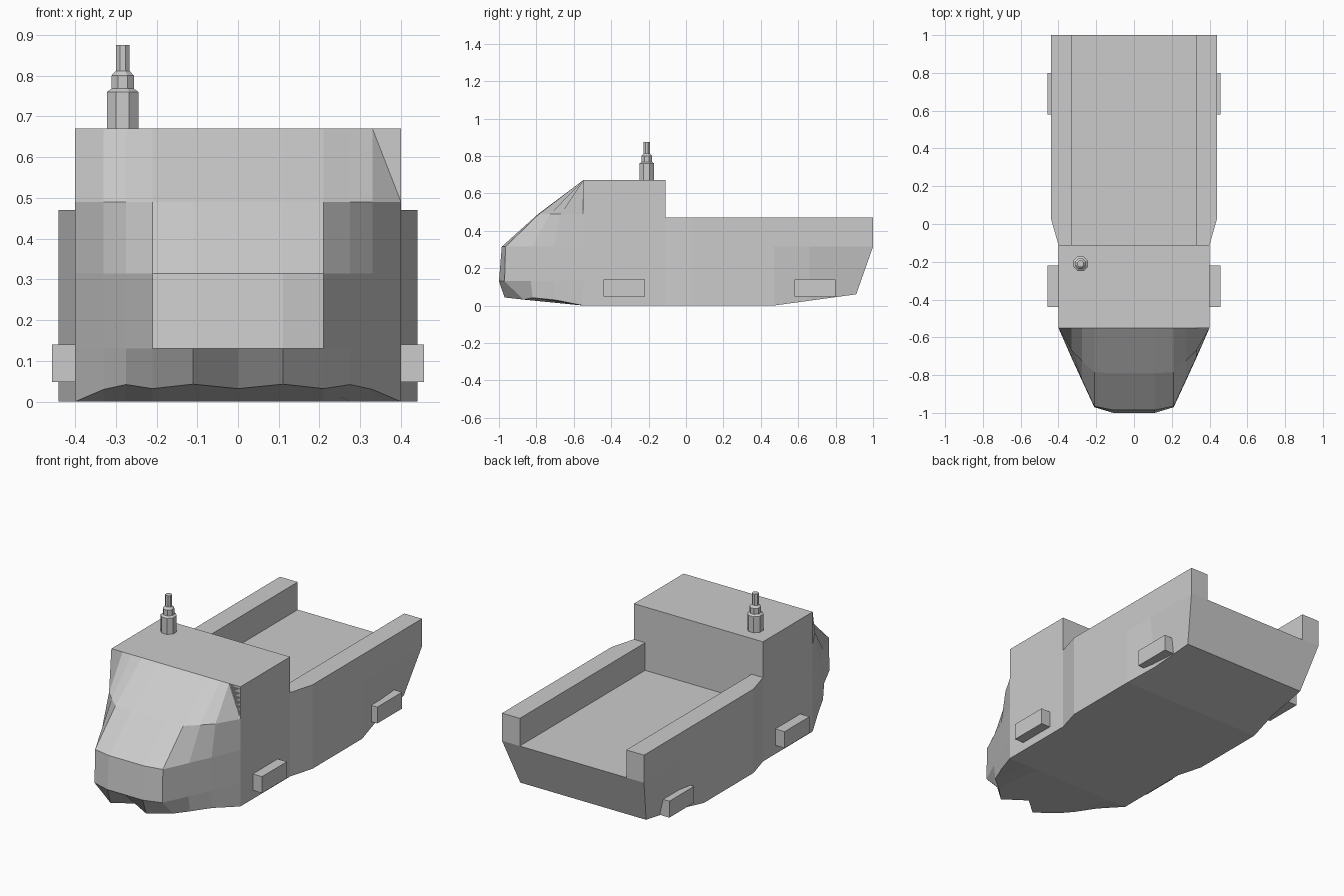
import bpy, bmesh, math

cube = bpy.data.objects.get("Cube")
if cube:
    bpy.data.objects.remove(cube, do_unlink=True)

grey = bpy.data.materials.new("plain_grey")
grey.use_nodes = True
colour = (0.6, 0.6, 0.6, 1)
grey.diffuse_color = colour
grey.node_tree.nodes["Principled BSDF"].inputs["Base Color"].default_value = colour


def finish(name, bm):
    bmesh.ops.remove_doubles(bm, verts=bm.verts, dist=0.0005)
    bmesh.ops.recalc_face_normals(bm, faces=bm.faces)
    mesh = bpy.data.meshes.new(name)
    bm.to_mesh(mesh)
    bm.free()
    mesh.materials.append(grey)
    obj = bpy.data.objects.new(name, mesh)
    bpy.context.collection.objects.link(obj)
    return obj


def loft(name, rows, closed=False, caps=False):
    """Skin rows of points; closed joins the ends of each row."""
    bm = bmesh.new()
    grid = [[bm.verts.new(p) for p in row] for row in rows]
    n = len(grid[0])
    for a, b in zip(grid, grid[1:]):
        for i in range(n if closed else n - 1):
            j = (i + 1) % n
            bm.faces.new((a[i], a[j], b[j], b[i]))
    if caps:
        bm.faces.new(grid[0])
        bm.faces.new(grid[-1])
    return finish(name, bm)


def prism(name, outline, z0, z1):
    return loft(name, [[(x, y, z) for x, y in outline] for z in (z0, z1)], True, True)


def box(name, x0, x1, y0, y1, z0, z1):
    return prism(name, [(x0, y0), (x1, y0), (x1, y1), (x0, y1)], z0, z1)


def both_sides(half):
    """Complete a row that starts on the centre line."""
    return [(-x, y, z) for x, y, z in half[:0:-1]] + half


BELT, FRONT, CAB_BACK = 0.315, -0.55, -0.11

# Lower hull: top y, bottom y, top half width, bottom half width, bottom z
sections = [(FRONT, FRONT, 0.40, 0.40, 0), (CAB_BACK, CAB_BACK, 0.40, 0.40, 0),
            (0.03, 0.03, 0.44, 0.44, 0), (0.47, 0.47, 0.44, 0.44, 0),
            (0.66, 0.66, 0.44, 0.405, 0.026), (1.0, 0.91, 0.44, 0.39, 0.06)]
loft("hull", [[(-w, yt, BELT), (w, yt, BELT), (b, yb, z), (-b, yb, z)]
              for yt, yb, w, b, z in sections], True, True)

# Cab and cargo bed walls
box("cab", -0.40, 0.40, FRONT, CAB_BACK, BELT, 0.67)
for side, s in (("left", 1), ("right", -1)):
    prism(side + "_bed_wall", [(s * x, y) for x, y in
          [(0.33, CAB_BACK), (0.40, CAB_BACK), (0.44, 0.03), (0.44, 1), (0.33, 1)]],
          BELT, 0.47)
    # Side pods
    box(side + "_front_pod", s * 0.39, s * 0.457, -0.44, -0.22, 0.048, 0.14)
    box(side + "_rear_pod", s * 0.39, s * 0.457, 0.58, 0.80, 0.048, 0.14)

# Nose: stacked half rows from the roof edge down to the chin
xs = (0, 0.11, 0.21, 0.275, 0.33, 0.40)
levels = [(0.67, (FRONT,) * 6),
          (0.49, (-0.79, -0.79, -0.785, -0.725, -0.67, FRONT)),
          (BELT, (-0.985, -0.985, -0.965, -0.825, -0.705, FRONT)),
          (0.13, (-1, -1, -0.97, -0.83, -0.71, FRONT))]
rows = [both_sides([(x, y, z) for x, y in zip(xs, ys)]) for z, ys in levels]
# Jagged lower lip, then the underside running back to the hull
lip_y = (-0.87, -0.97, -0.87, -0.82, -0.70, FRONT)
lip_z = (0.032, 0.043, 0.032, 0.042, 0.03, 0)
rows.append(both_sides(list(zip(xs, lip_y, lip_z))))
rows.append(both_sides([(x, FRONT, 0) for x in xs]))
loft("nose", rows)

# Stepped mast on the cab roof
profile = [(0.042, 0.67), (0.042, 0.76), (0.030, 0.768), (0.030, 0.80),
           (0.018, 0.812), (0.018, 0.875)]
angles = [math.tau * (i + 0.5) / 8 for i in range(8)]
loft("mast", [[(-0.283 + r * math.cos(a), -0.21 + r * math.sin(a), z) for a in angles]
              for r, z in profile], True, True)
